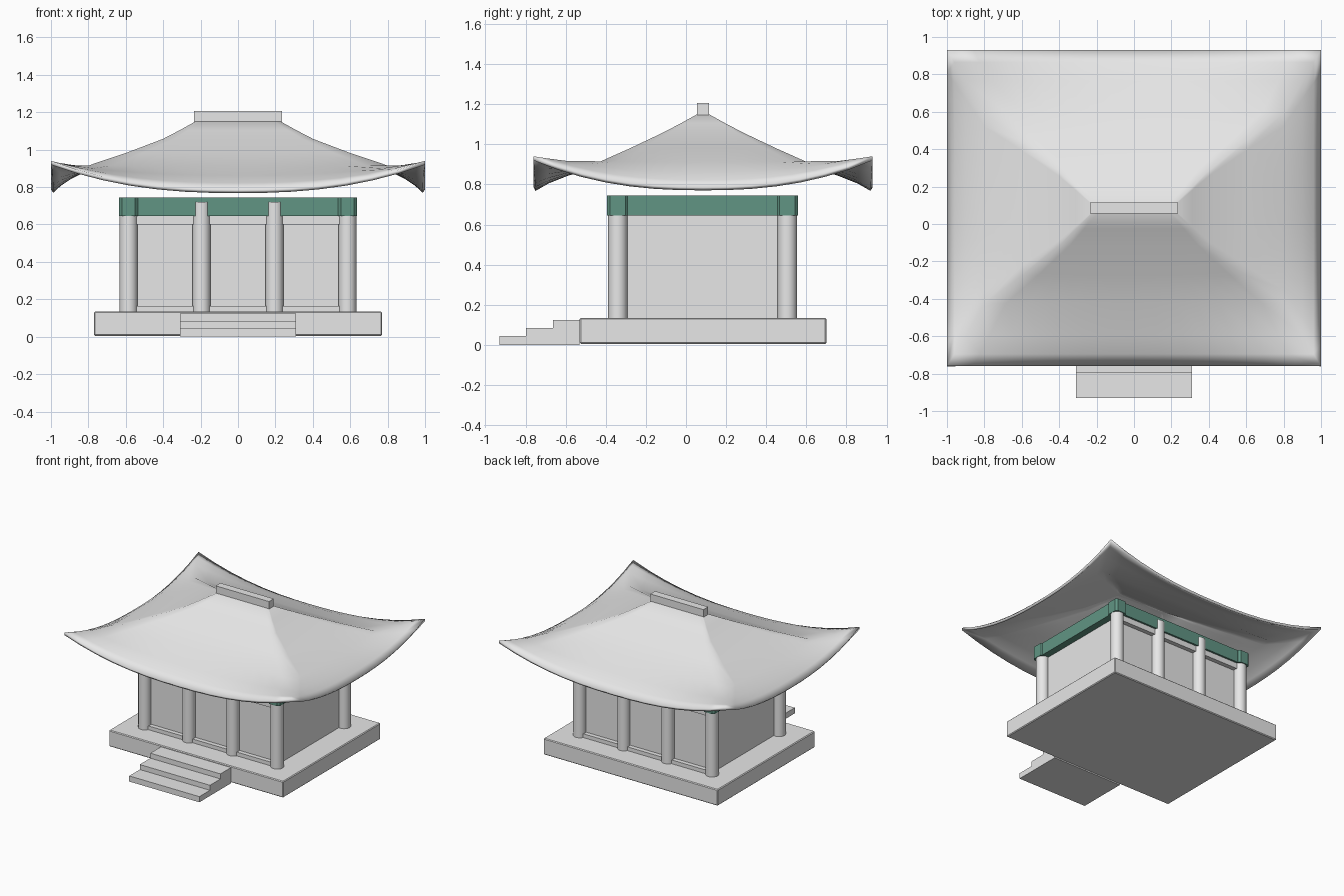
import bpy, bmesh, math
from mathutils import Vector

cube = bpy.data.objects.get("Cube")
if cube:
    bpy.data.objects.remove(cube, do_unlink=True)


def make_material(name, rgb):
    mat = bpy.data.materials.new(name)
    mat.use_nodes = True
    color = (*rgb, 1)
    mat.diffuse_color = color
    mat.node_tree.nodes["Principled BSDF"].inputs["Base Color"].default_value = color
    return mat


GREY = make_material("pale_grey", (0.8, 0.8, 0.8))
GREEN = make_material("painted_green", (0.12, 0.3, 0.23))


def add_object(name, bm, mat):
    bmesh.ops.recalc_face_normals(bm, faces=bm.faces)
    mesh = bpy.data.meshes.new(name)
    bm.to_mesh(mesh)
    bm.free()
    mesh.materials.append(mat)
    obj = bpy.data.objects.new(name, mesh)
    bpy.context.collection.objects.link(obj)
    return obj


def box(name, x, y, z, mat=GREY, bevel=0, upright_only=False):
    """Box from (min, max) pairs, with optional bevelled edges."""
    bm = bmesh.new()
    bmesh.ops.create_cube(bm, size=1)
    for v in bm.verts:
        v.co = Vector([(a + b) / 2 + c * (b - a) for c, (a, b) in zip(v.co, (x, y, z))])
    if bevel:
        edges = [e for e in bm.edges if not upright_only
                 or abs(e.verts[0].co.z - e.verts[1].co.z) > 0.01]
        bmesh.ops.bevel(bm, geom=edges, offset=bevel, segments=1, affect='EDGES')
    return add_object(name, bm, mat)


def smooth(obj, angle=None):
    bpy.ops.object.select_all(action='DESELECT')
    obj.select_set(True)
    bpy.context.view_layer.objects.active = obj
    if angle is None:
        bpy.ops.object.shade_smooth()
    else:
        bpy.ops.object.shade_smooth_by_angle(angle=angle)


COLUMN_X = (-0.585, -0.195, 0.195, 0.585)
FRONT, BACK = -0.34, 0.505      # column rows
MID_Y = 0.085
FLOOR, BEAM_Z = 0.135, (0.645, 0.745)

# Stone platform and entrance steps
box("platform", (-0.77, 0.77), (-0.53, 0.70), (0.005, FLOOR), bevel=0.006)
for i in range(3):
    y = -0.93 + i * 0.133
    box(f"step_{i + 1}", (-0.31, 0.31), (y, y + 0.133), (0, 0.045 + i * 0.04))

# Hall walls with sills and lintels in each bay
box("hall_walls", (-0.57, 0.57), (FRONT + 0.015, BACK - 0.015), (FLOOR, 0.66))
for row, y in (("front", FRONT), ("back", BACK)):
    for i in range(3):
        x = (COLUMN_X[i], COLUMN_X[i + 1])
        box(f"{row}_sill_{i + 1}", x, (y - 0.02, y + 0.02), (FLOOR, 0.165))
        box(f"{row}_lintel_{i + 1}", x, (y - 0.02, y + 0.02), (0.6, 0.65))

# Round columns
for row, y in (("front", FRONT), ("back", BACK)):
    for i, x in enumerate(COLUMN_X):
        bm = bmesh.new()
        bmesh.ops.create_cone(bm, cap_ends=True, segments=32, radius1=0.048,
                              radius2=0.048, depth=0.72 - FLOOR)
        bmesh.ops.translate(bm, verts=bm.verts, vec=(x, y, (0.72 + FLOOR) / 2))
        smooth(add_object(f"{row}_column_{i + 1}", bm, GREY), math.radians(40))

# Green ring beam with chamfered corner blocks
for row, y in (("front", FRONT), ("back", BACK)):
    box(f"{row}_beam", (-0.585, 0.585), (y - 0.035, y + 0.035), BEAM_Z, GREEN)
    for side, x in (("right", -0.585), ("left", 0.585)):
        box(f"{row}_{side}_corner_block", (x - 0.05, x + 0.05), (y - 0.053, y + 0.053),
            BEAM_Z, GREEN, bevel=0.015, upright_only=True)
for side, x in (("right", -0.585), ("left", 0.585)):
    box(f"{side}_beam", (x - 0.04, x + 0.04), (FRONT, BACK), BEAM_Z, GREEN)

# Curved hip roof: each ring is (half width, half depth, side height, corner lift)
RINGS = [(0.22, 0.02, 1.155, 0), (0.31, 0.11, 1.105, 0), (0.40, 0.20, 1.058, 0),
         (0.60, 0.36, 0.982, 0), (0.80, 0.51, 0.912, 0.003),
         (0.90, 0.68, 0.862, 0.055), (0.96, 0.78, 0.822, 0.108), (1.0, 0.845, 0.785, 0.155)]
SEGMENTS = 14
CORNERS = [(-1, -1), (1, -1), (1, 1), (-1, 1)]
bm = bmesh.new()
loops = []
for hx, hy, z, lift in RINGS:
    loop = []
    for side in range(4):
        (ax, ay), (bx, by) = CORNERS[side], CORNERS[(side + 1) % 4]
        for k in range(SEGMENTS):
            t = k / SEGMENTS
            rise = lift * abs(2 * t - 1) ** 2.4
            loop.append(bm.verts.new((hx * (ax + (bx - ax) * t),
                                      MID_Y + hy * (ay + (by - ay) * t), z + rise)))
    loops.append(loop)
for upper, lower in zip(loops, loops[1:]):
    n = len(upper)
    for k in range(n):
        bm.faces.new((upper[k], lower[k], lower[(k + 1) % n], upper[(k + 1) % n]))
bm.faces.new(loops[0])
roof = add_object("roof", bm, GREY)
if roof.data.polygons[0].normal.z < 0:
    roof.data.flip_normals()
shell = roof.modifiers.new("thickness", 'SOLIDIFY')
shell.thickness = 0.02
shell.offset = -1
smooth(roof)

# Ridge cap
box("ridge_cap", (-0.235, 0.235), (0.055, 0.115), (1.14, 1.207))
